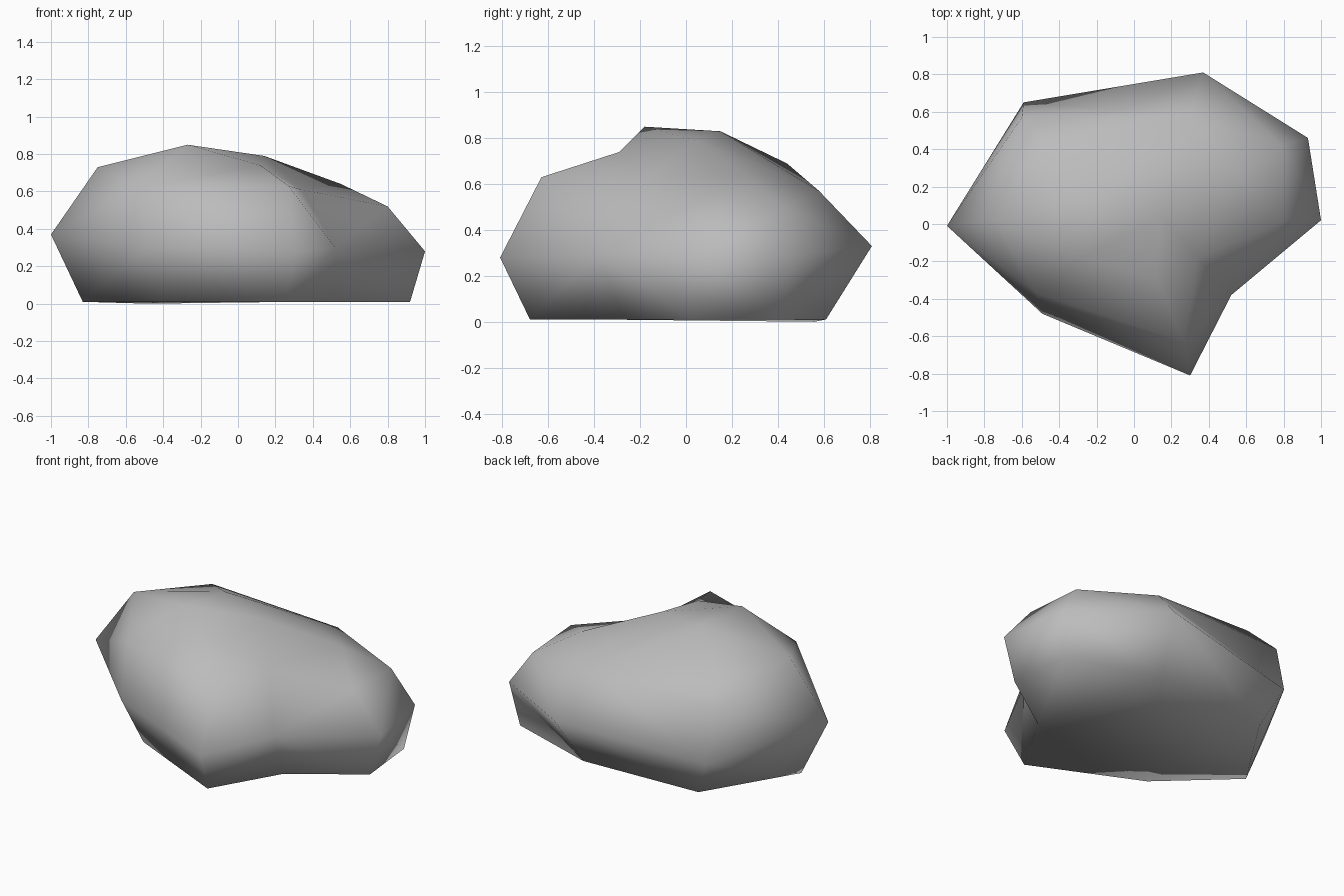
import bpy
import bmesh
from mathutils import Vector
from mathutils.geometry import delaunay_2d_cdt

default_cube = bpy.data.objects.get("Cube")
if default_cube:
    bpy.data.objects.remove(default_cube, do_unlink=True)

# Rock flank: one profile per corner, from foot to belly to shoulder
profiles = [
    ((-.83, .02, .01), (-1, -.01, .37), (-.75, .02, .73)),
    ((-.41, -.37, .01), (-.49, -.48, .3), (-.52, -.37, .62)),
    ((.26, -.68, .01), (.3, -.81, .28), (.27, -.63, .63)),
    ((.5, -.27, .01), (.52, -.38, .3), (.34, -.18, .61)),
    ((.92, .02, .01), (1, .02, .28), (.8, .02, .52)),
    ((.88, .42, .01), (.93, .46, .29), (.79, .42, .5)),
    ((.3, .61, .01), (.37, .81, .33), (.3, .58, .57)),
    ((-.48, .56, 0), (-.59, .65, .24), (-.6, .57, .55)),
]

# Crown: summit, ridge and knolls inside the shoulder ring
crown_points = {
    "summit": (-.27, -.18, .85),
    "ridge": (.12, -.29, .74),
    "east_top": (.14, .04, .79),
    "knoll": (.55, .26, .64),
    "saddle": (.29, .35, .67),
    "north_top": (-.2, .15, .83),
    "back_top": (-.49, .44, .69),
}
# Creases that must remain edges of the crown
creases = [("summit", "ridge"), ("ridge", "east_top"), ("east_top", "north_top"),
           ("knoll", "saddle"), ("saddle", "east_top")]


def make_material(name, colour):
    material = bpy.data.materials.new(name)
    material.use_nodes = True
    material.diffuse_color = colour
    for node in material.node_tree.nodes:
        if node.type == "BSDF_PRINCIPLED":
            node.inputs["Base Color"].default_value = colour
    return material


def loft(bm, lower, upper):
    """Join two closed rings of vertices with quads."""
    count = len(lower)
    for i in range(count):
        j = (i + 1) % count
        bm.faces.new((lower[i], lower[j], upper[j], upper[i]))


def cap(bm, ring, inner, inner_edges):
    """Triangulate a ring with inner points, as seen from above."""
    verts = ring + inner
    count = len(ring)
    edges = [(i, (i + 1) % count) for i in range(count)]
    edges += [(a + count, b + count) for a, b in inner_edges]
    flat = [Vector(v.co.xy) for v in verts]
    result = delaunay_2d_cdt(flat, edges, [list(range(count))], 1, 1e-5)
    triangles, originals = result[2], result[3]
    for triangle in triangles:
        bm.faces.new([verts[originals[i][0]] for i in triangle])


bm = bmesh.new()
foot, belly, shoulder = [[bm.verts.new(p) for p in ring] for ring in zip(*profiles)]
crown = [bm.verts.new(p) for p in crown_points.values()]
names = list(crown_points)

# Underside, flanks and crown
bm.faces.new(list(reversed(foot)))
loft(bm, foot, belly)
loft(bm, belly, shoulder)
cap(bm, shoulder, crown, [(names.index(a), names.index(b)) for a, b in creases])
bmesh.ops.triangulate(bm, faces=[f for f in bm.faces if len(f.verts) > 3])
bmesh.ops.recalc_face_normals(bm, faces=bm.faces)
for face in bm.faces:
    face.smooth = True

mesh = bpy.data.meshes.new("rock")
bm.to_mesh(mesh)
bm.free()
mesh.materials.append(make_material("stone grey", (.5, .5, .5, 1)))
rock = bpy.data.objects.new("rock", mesh)
bpy.context.collection.objects.link(rock)
